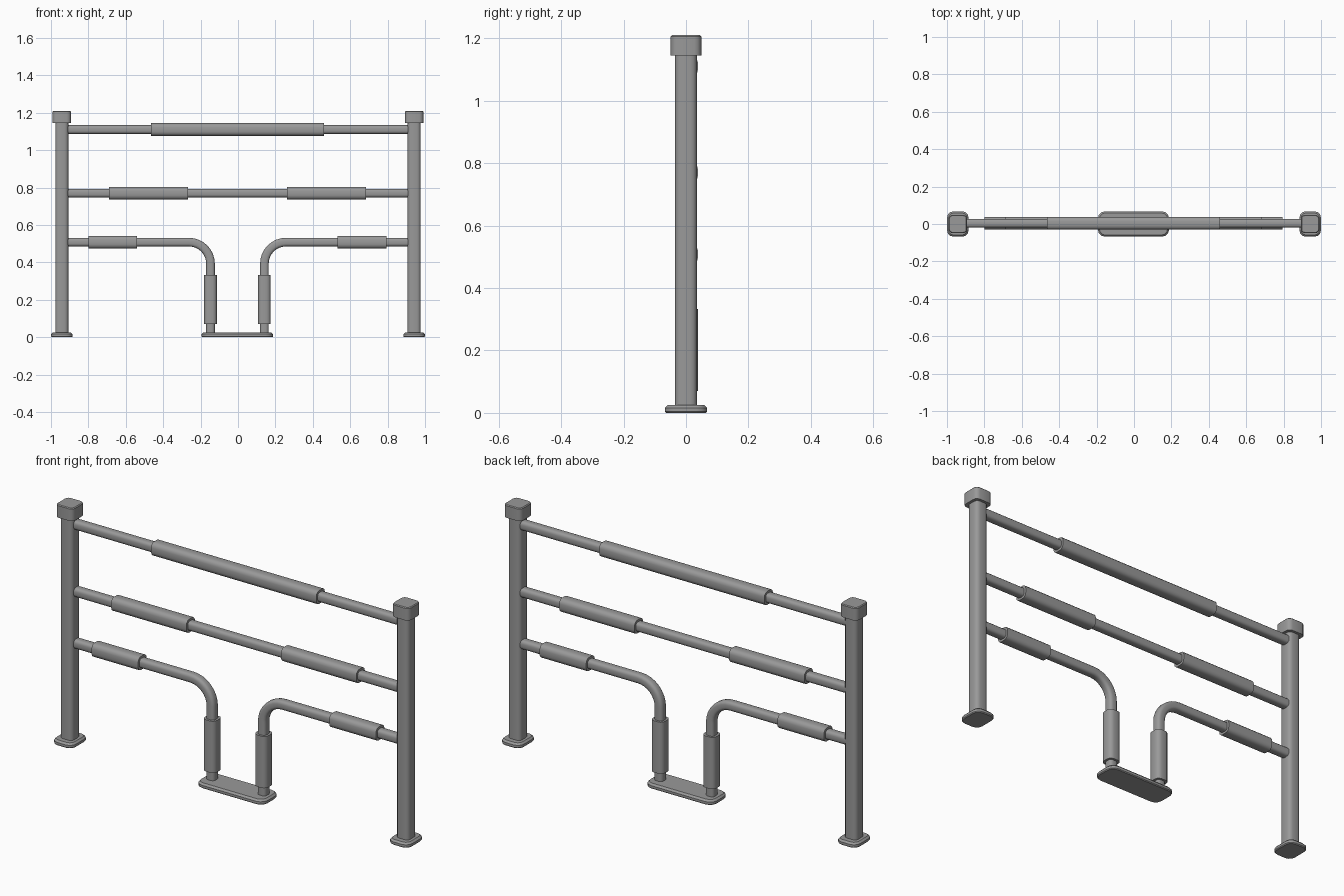
import bpy, bmesh, math
from mathutils import Vector

cube = bpy.data.objects.get("Cube")
if cube:
    bpy.data.objects.remove(cube, do_unlink=True)

# One painted steel grey for everything
steel = bpy.data.materials.new("steel_grey")
steel.use_nodes = True
GREY = (0.32, 0.32, 0.32, 1)
steel.diffuse_color = GREY
steel.node_tree.nodes["Principled BSDF"].inputs["Base Color"].default_value = GREY


def rounded_rect(hx, hy, r, steps=3):
    """Outline of a rectangle with rounded corners."""
    pts = []
    for k, (sx, sy) in enumerate(((1, 1), (-1, 1), (-1, -1), (1, -1))):
        for i in range(steps + 1):
            a = (k + i / steps) * math.pi / 2
            pts.append((sx * (hx - r) + r * math.cos(a),
                        sy * (hy - r) + r * math.sin(a)))
    return pts


def skin(name, rings):
    """Joins equal rings of points into a closed solid."""
    bm = bmesh.new()
    loops = [[bm.verts.new(p) for p in ring] for ring in rings]
    n = len(loops[0])
    for a, b in zip(loops, loops[1:]):
        for i in range(n):
            j = (i + 1) % n
            bm.faces.new((a[i], a[j], b[j], b[i]))
    bm.faces.new(loops[0])
    bm.faces.new(loops[-1])
    bmesh.ops.recalc_face_normals(bm, faces=bm.faces)
    me = bpy.data.meshes.new(name)
    bm.to_mesh(me)
    bm.free()
    me.materials.append(steel)
    ob = bpy.data.objects.new(name, me)
    bpy.context.collection.objects.link(ob)
    bpy.ops.object.select_all(action='DESELECT')
    ob.select_set(True)
    bpy.context.view_layer.objects.active = ob
    bpy.ops.object.shade_smooth_by_angle(angle=math.radians(35))
    return ob


def block(name, x, hx, hy, r, levels):
    """Upright rounded block; levels are (height, inset) pairs."""
    skin(name, [[(x + px, py, z) for px, py in rounded_rect(hx - d, hy - d, r - d)]
                for z, d in levels])


def tube(name, path, h, y=0.004):
    """Sweeps a soft square section along a path of (x, z) points."""
    pts = [Vector(p) for p in path]
    rings = []
    for i, p in enumerate(pts):
        t = (pts[min(i + 1, len(pts) - 1)] - pts[max(i - 1, 0)]).normalized()
        rings.append([(p.x - t.y * u, y + v, p.y + t.x * u)
                      for u, v in rounded_rect(h, h, h * 0.65)])
    skin(name, rings)


RAIL, SLEEVE = 0.023, 0.034
TOP, MID, LOW = 1.11, 0.77, 0.508
LEG, BEND = 0.144, 0.115
CX = -0.003
END = 0.93

# Full-width rails and the long top sleeve
tube("top_rail", [(-END, TOP), (END, TOP)], RAIL)
tube("middle_rail", [(-END, MID), (END, MID)], RAIL)
tube("top_sleeve", [(CX - 0.463, TOP), (CX + 0.463, TOP)], SLEEVE)

# Centre floor plate
block("centre_plate", CX, 0.191, 0.068, 0.04,
      [(0, 0.004), (0.004, 0), (0.016, 0), (0.025, 0.009)])

for side, s in (("left", 1), ("right", -1)):
    # Post with cap and foot
    x = s * 0.942
    block(side + "_post", x, 0.035, 0.035, 0.02, [(0.01, 0), (1.16, 0)])
    block(side + "_cap", x, 0.049, 0.049, 0.022,
          [(1.145, 0), (1.206, 0), (1.21, 0.004)])
    block(side + "_foot", x, 0.058, 0.068, 0.035,
          [(0, 0.004), (0.004, 0), (0.016, 0), (0.025, 0.009)])

    # Lower rail bending down to the centre plate
    leg = CX + s * LEG
    arc = [(leg + s * BEND * (1 - math.sin(a)), LOW - BEND * (1 - math.cos(a)))
           for a in (i * math.pi / 16 for i in range(9))]
    tube(side + "_lower_rail", [(s * END, LOW)] + arc + [(leg, 0.015)], RAIL)

    # Grip sleeves
    tube(side + "_middle_sleeve", [(CX + s * 0.265, MID), (CX + s * 0.687, MID)], SLEEVE)
    tube(side + "_lower_sleeve", [(CX + s * 0.536, LOW), (CX + s * 0.797, LOW)], SLEEVE)
    tube(side + "_leg_sleeve", [(leg, 0.07), (leg, 0.332)], SLEEVE)
